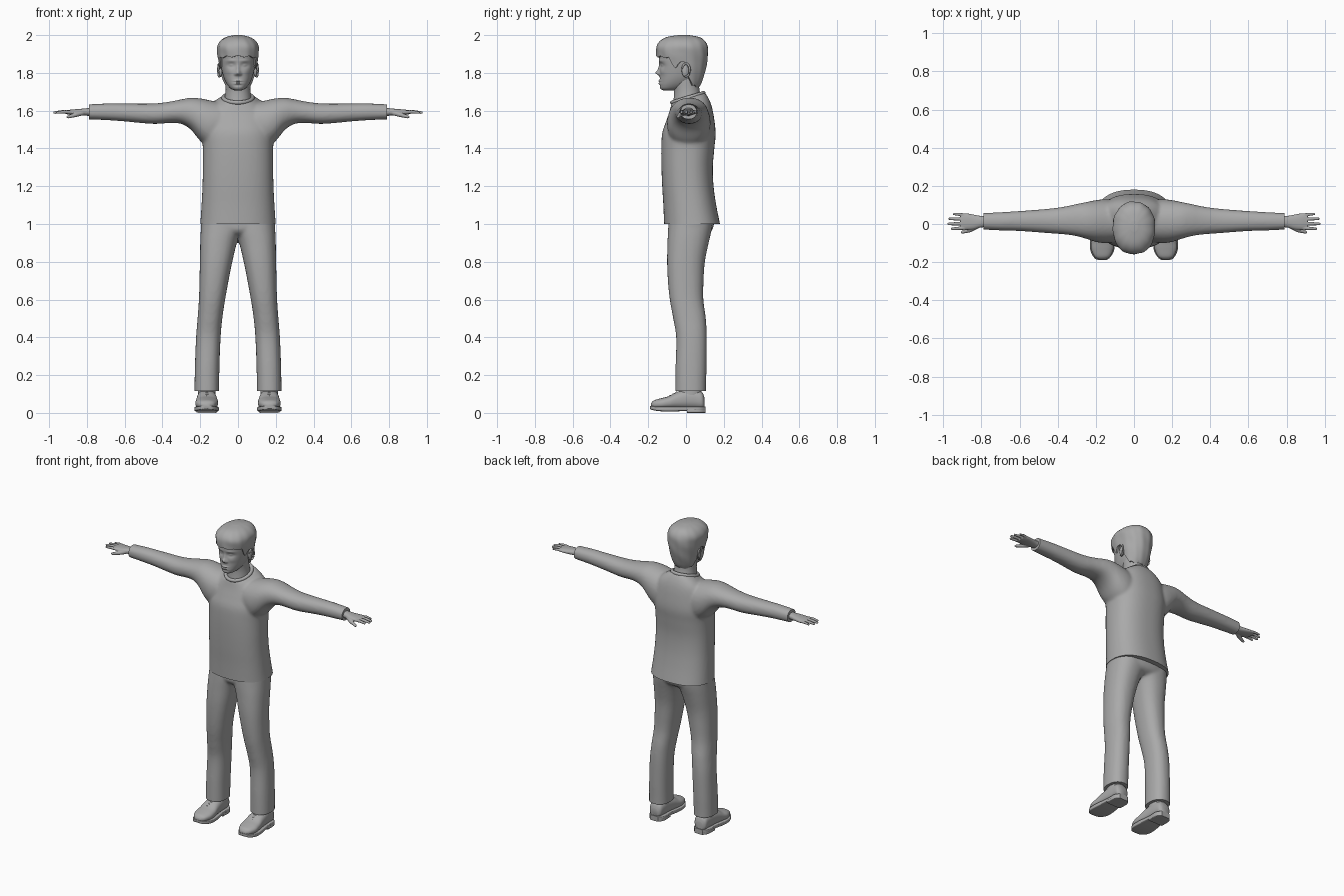
import bpy, bmesh, math
from mathutils import Vector, Matrix

GREY = bpy.data.materials.new("plain grey")
GREY.diffuse_color = (0.4, 0.4, 0.4, 1)
TAU = 2 * math.pi


def spline(rows, n):
    """Catmull-Rom interpolation of rows of numbers."""
    out = []
    for i in range(len(rows) - 1):
        p0, p1, p2 = rows[max(i - 1, 0)], rows[i], rows[i + 1]
        p3 = rows[min(i + 2, len(rows) - 1)]
        for k in range(n):
            t = k / n
            out.append([b + 0.5 * t * (c - a + t * (2 * a - 5 * b + 4 * c - d + t * (3 * (b - c) + d - a)))
                        for a, b, c, d in zip(p0, p1, p2, p3)])
    return out + [list(rows[-1])]


def skin(bm, rings):
    """Bridge rings of points and cap both ends."""
    vs = [[bm.verts.new(p) for p in r] for r in rings]
    m = len(vs[0])
    for a, b in zip(vs, vs[1:]):
        for j in range(m):
            bm.faces.new((a[j], a[(j + 1) % m], b[(j + 1) % m], b[j]))
    bm.faces.new(vs[0])
    bm.faces.new(vs[-1])


def power(c, e):
    return math.copysign(abs(c) ** (2 / e), c)


def loft(bm, rows, axis, e=2.2, seg=40, n=5):
    """Rows: position on axis, low/high of the two cross axes, optional slope."""
    rings = []
    for r in spline(rows, n):
        t, a0, a1, b0, b1 = r[:5]
        ring = []
        for j in range(seg):
            w = TAU * j / seg
            a = (a0 + a1) / 2 + (a1 - a0) / 2 * power(math.cos(w), e)
            b = (b0 + b1) / 2 + (b1 - b0) / 2 * power(math.sin(w), e)
            s = t + (r[5] * b if len(r) > 5 else 0)
            ring.append({"x": (s, a, b), "y": (a, s, b), "z": (a, b, s)}[axis])
        rings.append(ring)
    skin(bm, rings)


def tube(bm, pts, radii, seg=12):
    """Round tube through points, with ball ends."""
    pts = [Vector(p) for p in pts]
    rings = []
    for i, p in enumerate(pts):
        d = (pts[min(i + 1, len(pts) - 1)] - pts[max(i - 1, 0)]).normalized()
        u = d.cross(Vector((0.1, 0.3, 1))).normalized()
        v = d.cross(u)
        rings.append([p + radii[i] * (u * math.cos(TAU * j / seg) + v * math.sin(TAU * j / seg))
                      for j in range(seg)])
    skin(bm, rings)
    for i in (0, -1):
        bmesh.ops.create_icosphere(bm, subdivisions=2, radius=radii[i], matrix=Matrix.Translation(pts[i]))


def finish(name, bm, mirror=False, voxel=0, smooth=6, cuts=(), angle=45):
    """Mirror, optionally fuse into one skin, trim, shade and link."""
    if mirror:
        d = bmesh.ops.duplicate(bm, geom=bm.verts[:] + bm.edges[:] + bm.faces[:])["geom"]
        bmesh.ops.scale(bm, vec=(-1, 1, 1), verts=[g for g in d if isinstance(g, bmesh.types.BMVert)])
    bmesh.ops.recalc_face_normals(bm, faces=bm.faces[:])
    me = bpy.data.meshes.new(name)
    bm.to_mesh(me)
    ob = bpy.data.objects.new(name, me)
    bpy.context.collection.objects.link(ob)
    if voxel:
        m = ob.modifiers.new("fuse", "REMESH")
        m.mode, m.voxel_size = "VOXEL", voxel
        m = ob.modifiers.new("relax", "SMOOTH")
        m.factor, m.iterations = 0.5, smooth
        ev = ob.evaluated_get(bpy.context.evaluated_depsgraph_get())
        me = bpy.data.meshes.new_from_object(ev)
        ob.modifiers.clear()
        ob.data = me
        bm.clear()
        bm.from_mesh(me)
        for co, no in cuts:
            bmesh.ops.bisect_plane(bm, geom=bm.verts[:] + bm.edges[:] + bm.faces[:],
                                   plane_co=co, plane_no=no, clear_outer=True)
            bmesh.ops.holes_fill(bm, edges=[k for k in bm.edges if k.is_boundary])
        bm.to_mesh(me)
    bm.free()
    me.materials.clear()
    me.materials.append(GREY)
    me.shade_smooth()
    me.set_sharp_from_angle(angle=math.radians(angle))
    return ob


# sweater: body and two sleeves fused into one skin
bm = bmesh.new()
for s in (1, -1):
    loft(bm, [(s * x, *r) for x, *r in (
        (0.10, -0.095, 0.125, 1.41, 1.645), (0.15, -0.10, 0.13, 1.405, 1.655), (0.20, -0.094, 0.125, 1.44, 1.665),
        (0.25, -0.078, 0.115, 1.50, 1.668), (0.30, -0.064, 0.105, 1.53, 1.66), (0.36, -0.055, 0.092, 1.535, 1.648),
        (0.45, -0.048, 0.08, 1.53, 1.638), (0.60, -0.037, 0.068, 1.543, 1.638),
        (0.70, -0.034, 0.062, 1.55, 1.638), (0.82, -0.028, 0.056, 1.555, 1.632))], "x")
loft(bm, [(0.95, -0.205, 0.205, -0.115, 0.19, 0), (1.0, -0.2, 0.2, -0.116, 0.18, 0),
          (1.1, -0.193, 0.193, -0.12, 0.16, 0), (1.2, -0.188, 0.188, -0.126, 0.146, 0),
          (1.3, -0.186, 0.186, -0.13, 0.142, 0), (1.4, -0.186, 0.186, -0.131, 0.15, 0),
          (1.48, -0.19, 0.19, -0.126, 0.157, 0), (1.55, -0.18, 0.18, -0.107, 0.148, 0.1),
          (1.6, -0.165, 0.165, -0.092, 0.135, 0.2), (1.635, -0.13, 0.13, -0.083, 0.118, 0.28),
          (1.665, -0.085, 0.085, -0.076, 0.1, 0.3)], "z", 2.4, 64)
finish("sweater", bm, voxel=0.009,
       cuts=(((0, 0, 1.0), (0, 0, -1)), ((0.79, 0, 0), (1, 0, 0)), ((-0.79, 0, 0), (-1, 0, 0))))

# collar: tilted band around the neck
bm = bmesh.new()
ring = [(0.077 * math.cos(w), 0.01 + 0.083 * math.sin(w), 1.668 + 0.025 * math.sin(w))
        for w in (TAU * i / 48 for i in range(50))]
tube(bm, ring, [0.011] * 50)
finish("collar", bm)

# trousers: hips and two legs
bm = bmesh.new()
leg = [(0.08, 0.10, 0.23, -0.056, 0.106), (0.14, 0.10, 0.23, -0.056, 0.106), (0.25, 0.098, 0.228, -0.055, 0.109),
       (0.40, 0.092, 0.222, -0.052, 0.11), (0.50, 0.083, 0.214, -0.068, 0.105), (0.60, 0.068, 0.207, -0.086, 0.092),
       (0.70, 0.05, 0.204, -0.096, 0.093), (0.80, 0.03, 0.202, -0.10, 0.10), (0.90, 0.006, 0.2, -0.098, 0.12),
       (0.97, -0.02, 0.197, -0.095, 0.136), (1.04, -0.03, 0.192, -0.09, 0.145)]
for s in (1, -1):
    loft(bm, [(z, s * a, s * b, c, d) for z, a, b, c, d in leg], "z", 2.3)
loft(bm, [(0.94, -0.10, 0.10, -0.06, 0.10), (0.97, -0.19, 0.19, -0.09, 0.14),
          (1.05, -0.192, 0.192, -0.09, 0.155)], "z", 2.4)
finish("trousers", bm, voxel=0.009, cuts=(((0, 0, 0.115), (0, 0, -1)),))

# hands: palm, four fingers and a thumb
bm = bmesh.new()
loft(bm, [(0.76, -0.016, 0.042, 1.572, 1.617), (0.80, -0.018, 0.042, 1.573, 1.613), (0.84, -0.028, 0.049, 1.574, 1.609),
          (0.88, -0.03, 0.056, 1.577, 1.606), (0.91, -0.025, 0.052, 1.582, 1.602)], "x")
for y, tip, r in ((-0.021, 0.955, 0.009), (0.002, 0.972, 0.0095), (0.026, 0.967, 0.009), (0.048, 0.945, 0.008)):
    y2 = y + (y - 0.013) * 0.12
    tube(bm, [(0.885, y, 1.592), ((0.885 + tip) / 2, (y + y2) / 2, 1.594), (tip, y2, 1.59)], [r, r, r * 0.75])
tube(bm, [(0.825, -0.012, 1.588), (0.86, -0.032, 1.578), (0.90, -0.043, 1.567)], [0.014, 0.012, 0.008])
finish("hands", bm, mirror=True, voxel=0.0025, smooth=5)

# shoes: upper, sole, heel, ankle and laces
bm = bmesh.new()
loft(bm, [(-0.186, 0.15, 0.185, 0.028, 0.05), (-0.17, 0.125, 0.208, 0.024, 0.066), (-0.13, 0.108, 0.225, 0.02, 0.078),
          (-0.09, 0.106, 0.224, 0.02, 0.089), (-0.05, 0.11, 0.22, 0.02, 0.11), (0.0, 0.115, 0.216, 0.02, 0.125),
          (0.05, 0.118, 0.212, 0.02, 0.125), (0.085, 0.124, 0.208, 0.02, 0.11), (0.098, 0.14, 0.19, 0.026, 0.08)], "y", 2.4)
finish("shoe_uppers", bm, mirror=True)
bm = bmesh.new()
loft(bm, [(-0.19, 0.152, 0.182, 0.022, 0.038), (-0.18, 0.13, 0.206, 0.016, 0.036), (-0.14, 0.105, 0.228, 0.009, 0.034),
          (-0.08, 0.102, 0.23, 0.007, 0.034), (0.0, 0.112, 0.219, 0.01, 0.034), (0.07, 0.112, 0.217, 0.01, 0.034),
          (0.102, 0.135, 0.195, 0.01, 0.034)], "y", 7)
loft(bm, [(0.005, 0.112, 0.219, 0, 0.02), (0.07, 0.112, 0.217, 0, 0.02), (0.102, 0.135, 0.195, 0, 0.02)], "y", 7)
finish("shoe_soles", bm, mirror=True, angle=35)
bm = bmesh.new()
loft(bm, [(0.09, 0.118, 0.212, -0.04, 0.082), (0.16, 0.12, 0.21, -0.035, 0.085)], "z")
finish("ankles", bm, mirror=True)
bm = bmesh.new()
for y, z in ((-0.085, 0.088), (-0.068, 0.098), (-0.051, 0.108)):
    tube(bm, [(0.14, y, z - 0.006), (0.165, y, z + 0.002), (0.19, y, z - 0.006)], [0.004] * 3, 8)
finish("shoe_laces", bm, mirror=True)

# neck
bm = bmesh.new()
loft(bm, [(1.62, -0.075, 0.075, -0.07, 0.09), (1.68, -0.068, 0.068, -0.064, 0.078),
          (1.72, -0.065, 0.065, -0.066, 0.07), (1.78, -0.066, 0.066, -0.08, 0.07)], "z", 2.1)
finish("neck", bm)

# head: smooth loft with the face pushed out and in by soft bumps
bm = bmesh.new()
loft(bm, [(1.708, -0.02, 0.02, -0.122, -0.06), (1.716, -0.038, 0.038, -0.135, -0.025), (1.735, -0.055, 0.055, -0.14, 0.02),
          (1.76, -0.069, 0.069, -0.139, 0.05), (1.79, -0.08, 0.08, -0.138, 0.075), (1.83, -0.089, 0.089, -0.139, 0.09),
          (1.87, -0.094, 0.094, -0.143, 0.1), (1.91, -0.096, 0.096, -0.142, 0.1), (1.95, -0.08, 0.08, -0.12, 0.08),
          (1.975, -0.04, 0.04, -0.07, 0.04)], "z", 2.2, 144, 10)
bumps = [(0, 1.80, 0.013, 0.013, 0.021), (0, 1.822, 0.009, 0.02, 0.008), (0.013, 1.793, 0.008, 0.007, 0.006),
         (0.036, 1.84, 0.022, 0.013, -0.010), (0.036, 1.84, 0.012, 0.007, 0.006), (0.036, 1.864, 0.025, 0.007, 0.003),
         (0, 1.757, 0.02, 0.005, 0.007), (0, 1.744, 0.018, 0.005, 0.006), (0, 1.7505, 0.024, 0.002, -0.004),
         (0, 1.734, 0.02, 0.005, -0.003), (0.045, 1.805, 0.02, 0.015, 0.003)]
for v in bm.verts:
    if v.co.y < -0.03:
        x, z = abs(v.co.x), v.co.z
        v.co.y -= sum(h * math.exp(-((x - bx) / sx) ** 2 - ((z - bz) / sz) ** 2) for bx, bz, sx, sz, h in bumps)
finish("head", bm, angle=80)

# ears: flat bowl with a curled rim
bm = bmesh.new()
bmesh.ops.create_uvsphere(bm, u_segments=20, v_segments=12, radius=1,
                          matrix=Matrix.Translation((0.092, -0.004, 1.812)) @ Matrix.Diagonal((0.01, 0.019, 0.034, 1)))
rim = [(0.1 - 0.005 * math.cos(w), 0.0 - 0.02 * math.cos(w), 1.815 + 0.034 * math.sin(w))
       for w in (math.radians(20 + 15 * i) for i in range(18))]
tube(bm, rim, [0.0055] * 18, 10)
finish("ears", bm, mirror=True)

# hair: shell whose lower edge rises over the face and ears
shape = spline([(1.70, -0.06, 0.05, 0.06), (1.74, -0.1, 0.078, 0.078), (1.80, -0.14, 0.1, 0.094),
                (1.86, -0.152, 0.113, 0.103), (1.90, -0.157, 0.117, 0.109), (1.94, -0.156, 0.115, 0.11),
                (1.97, -0.136, 0.1, 0.093), (1.99, -0.1, 0.07, 0.062), (2.0, -0.04, 0.015, 0.02)], 6)
edge = [(-1.01, 1.72), (-0.5, 1.735), (-0.25, 1.78), (-0.1, 1.855), (0.1, 1.86), (0.25, 1.825),
        (0.36, 1.835), (0.5, 1.882), (1.01, 1.887)]


def lookup(rows, t):
    for a, b in zip(rows, rows[1:]):
        if t <= b[0]:
            f = (t - a[0]) / (b[0] - a[0])
            return [p + f * (q - p) for p, q in zip(a, b)]
    return rows[-1]


def hair_ring(t, scale=1):
    ring = []
    for j in range(96):
        w = TAU * j / 96
        zb = lookup(edge, -math.sin(w))[1] + 0.004 * math.sin(11 * w)
        z = zb + (2.0 - zb) * math.sin(t * math.pi / 2)
        _, f, b, h = lookup(shape, z)
        k = scale * (1 + 0.014 * math.sin(9 * w + 40 * z) * math.cos(4 * w - 25 * z))
        ring.append((h * k * power(math.cos(w), 2.2), (f + b) / 2 + (b - f) / 2 * k * power(math.sin(w), 2.2), z))
    return ring


bm = bmesh.new()
skin(bm, [hair_ring(0, 0.85)] + [hair_ring(i / 24) for i in range(25)])
finish("hair", bm, angle=60)
